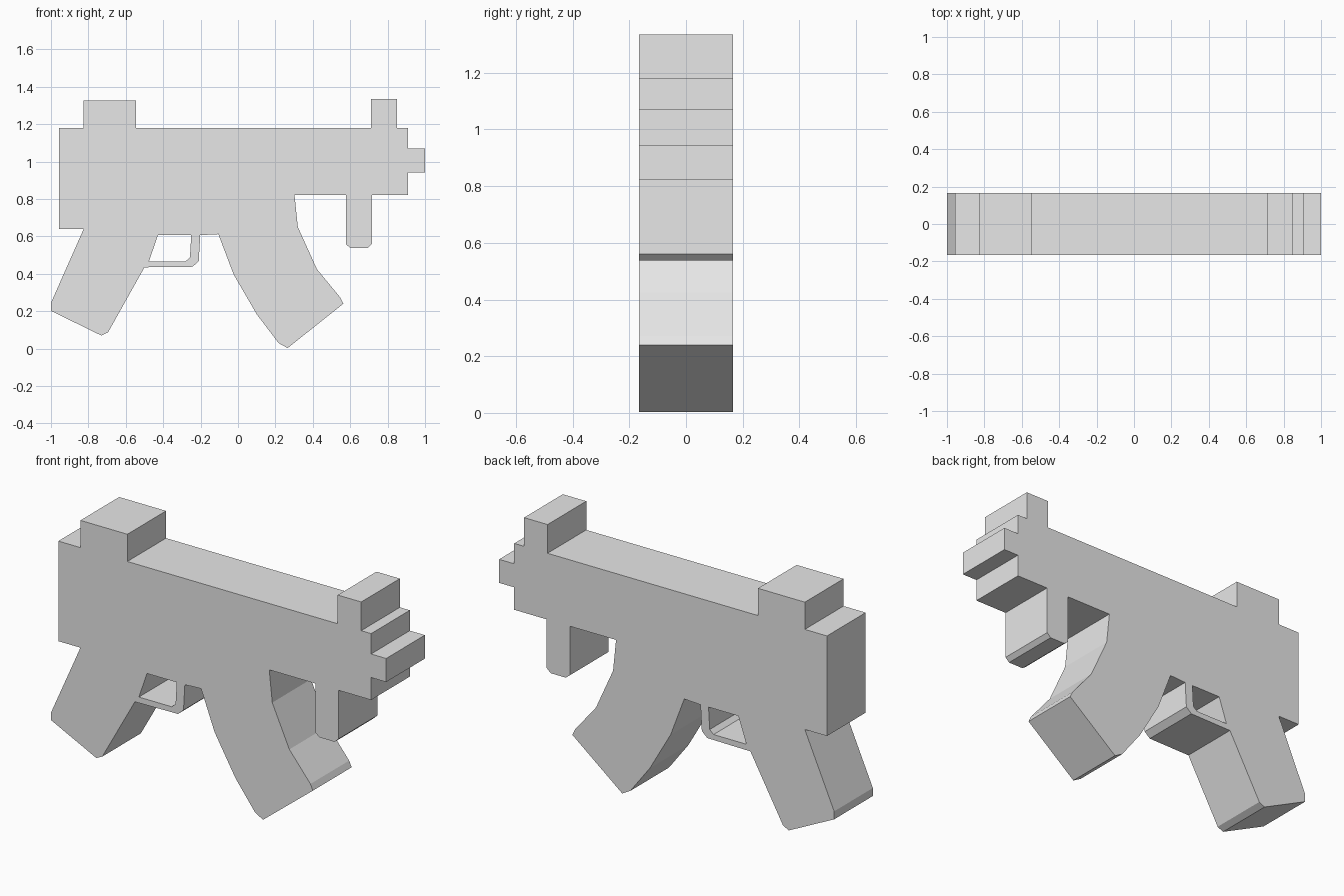
import bpy
import bmesh

HALF_WIDTH = 0.165

cube = bpy.data.objects.get("Cube")
if cube:
    bpy.data.objects.remove(cube, do_unlink=True)

# Single plain grey finish
grey = bpy.data.materials.new("light_grey")
grey.use_nodes = True
grey.diffuse_color = (0.8, 0.8, 0.8, 1)
grey.node_tree.nodes["Principled BSDF"].inputs["Base Color"].default_value = (0.8, 0.8, 0.8, 1)


def slab(name, profile):
    """Extrude a side profile of (x, z) points across the full width."""
    bm = bmesh.new()
    face = bm.faces.new([bm.verts.new((x, -HALF_WIDTH, z)) for x, z in profile])
    side = bmesh.ops.extrude_face_region(bm, geom=[face], use_keep_orig=True)
    moved = [v for v in side["geom"] if isinstance(v, bmesh.types.BMVert)]
    bmesh.ops.translate(bm, verts=moved, vec=(0, 2 * HALF_WIDTH, 0))
    bmesh.ops.recalc_face_normals(bm, faces=bm.faces)
    mesh = bpy.data.meshes.new(name)
    bm.to_mesh(mesh)
    bm.free()
    mesh.materials.append(grey)
    obj = bpy.data.objects.new(name, mesh)
    bpy.context.collection.objects.link(obj)
    return obj


def block(name, x0, x1, z0, z1):
    return slab(name, [(x0, z0), (x1, z0), (x1, z1), (x0, z1)])


# Points shared by neighbouring parts, so that they meet flush
grip_back = (-0.825, 0.64)
grip_front = (-0.428, 0.607)
guard_low = (-0.5, 0.435)
guard_inner = (-0.476, 0.467)
guard_front = (-0.202, 0.607)
guard_top = (-0.25, 0.607)
mag_rear = (-0.105, 0.612)
mag_front = (0.302, 0.822)

# Main body with stepped underside
slab("receiver", [(-0.957, 0.64), grip_back, grip_front, guard_top, guard_front,
                  mag_rear, mag_front, (0.91, 0.822), (0.91, 1.18), (-0.957, 1.18)])

# Sights and muzzle
block("rear_sight", -0.825, -0.545, 1.18, 1.327)
block("front_sight", 0.711, 0.851, 1.18, 1.335)
block("muzzle", 0.91, 1.0, 0.943, 1.07)

# Raked rear grip
slab("rear_grip", [grip_back, (-1.0, 0.245), (-1.0, 0.202), (-0.73, 0.07),
                   (-0.695, 0.087), guard_low, guard_inner, grip_front])

# Thin trigger guard loop
slab("trigger_guard", [guard_low, (-0.243, 0.438), (-0.21, 0.467), guard_front,
                       guard_top, (-0.257, 0.488), (-0.28, 0.467), guard_inner])

# Curved magazine
slab("magazine", [mag_rear, (-0.024, 0.398), (0.1, 0.184), (0.217, 0.03),
                  (0.265, 0.003), (0.563, 0.24), (0.548, 0.272), (0.422, 0.425),
                  (0.32, 0.65), mag_front])

# Front grip with chamfered foot
slab("front_grip", [(0.577, 0.822), (0.577, 0.558), (0.602, 0.538), (0.693, 0.538),
                    (0.716, 0.56), (0.716, 0.822)])
